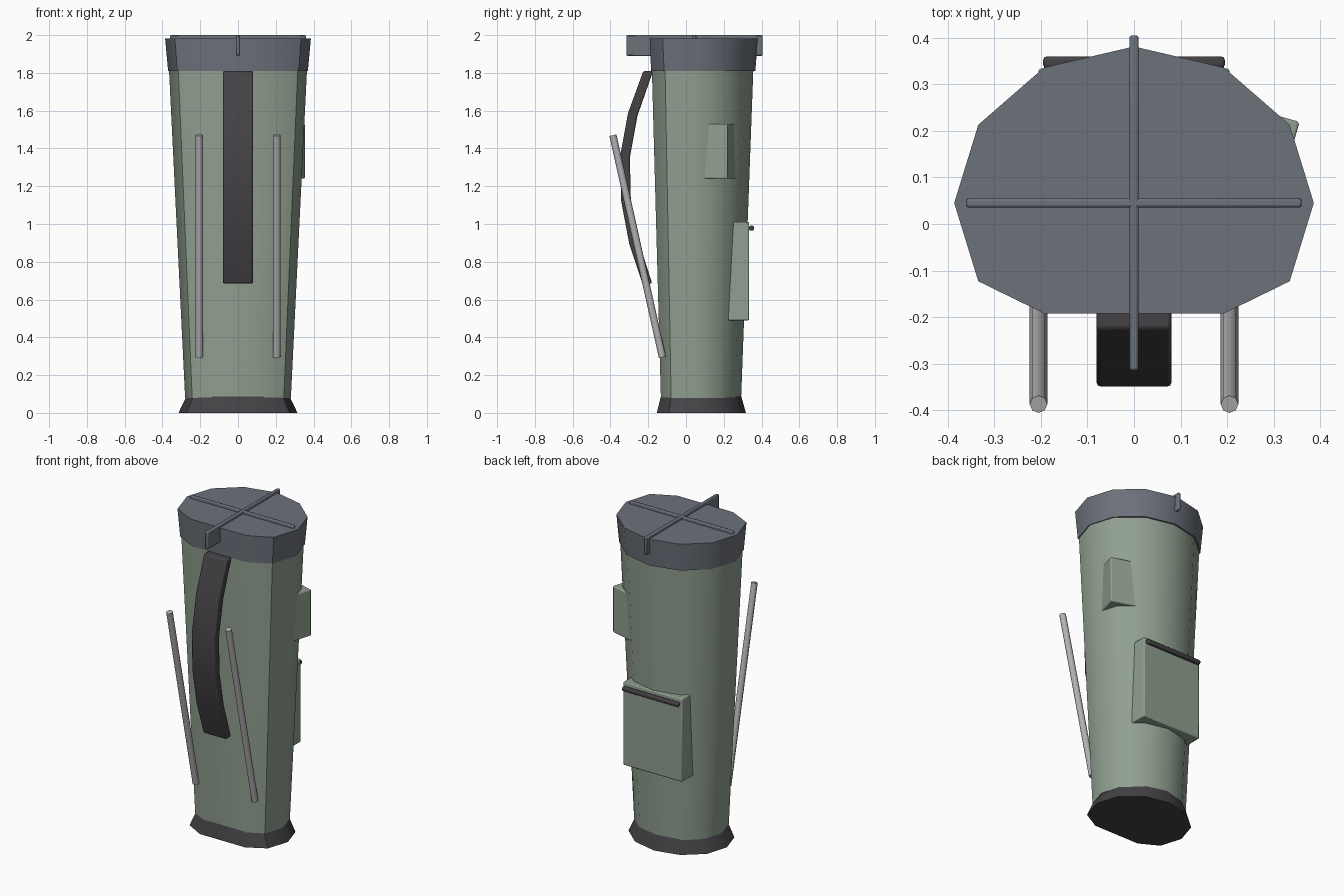
import bpy, bmesh, math
from mathutils import Vector

if "Cube" in bpy.data.objects:
    bpy.data.objects.remove(bpy.data.objects["Cube"])

CY = 0.045  # centre of the bag's cross-section in y


def material(name, rgb):
    m = bpy.data.materials.new(name)
    m.diffuse_color = (*rgb, 1)
    m.use_nodes = True
    m.node_tree.nodes["Principled BSDF"].inputs["Base Color"].default_value = m.diffuse_color
    return m


GREEN = material("green_fabric", (0.28, 0.35, 0.28))
SLATE = material("slate_rim", (0.15, 0.165, 0.195))
DARK = material("dark_rubber", (0.06, 0.055, 0.06))
METAL = material("leg_metal", (0.45, 0.45, 0.46))


def finish(bm, name, mat, bevel=0.0, angle=40):
    bmesh.ops.recalc_face_normals(bm, faces=bm.faces)
    me = bpy.data.meshes.new(name)
    bm.to_mesh(me)
    bm.free()
    ob = bpy.data.objects.new(name, me)
    bpy.context.collection.objects.link(ob)
    me.materials.append(mat)
    if bevel:
        mod = ob.modifiers.new("bevel", 'BEVEL')
        mod.width = bevel
        mod.segments = 2
    bpy.ops.object.select_all(action='DESELECT')
    ob.select_set(True)
    bpy.context.view_layer.objects.active = ob
    bpy.ops.object.shade_smooth_by_angle(angle=math.radians(angle))
    return ob


def loft(name, rings, mat):
    """Twelve-sided tube with a flattened front; rings are (z, rx, ry, front)."""
    bm = bmesh.new()
    loops = []
    for z, rx, ry, front in rings:
        loops.append([bm.verts.new((rx * math.cos(i * math.pi / 6),
                                    CY + max(ry * math.sin(i * math.pi / 6), -front), z))
                      for i in range(12)])
    for a, b in zip(loops, loops[1:]):
        for i in range(12):
            j = (i + 1) % 12
            bm.faces.new((a[i], a[j], b[j], b[i]))
    bm.faces.new(loops[0])
    bm.faces.new(loops[-1])
    return finish(bm, name, mat)


def box(name, size, loc, mat, turn=0.0, bevel=0.006):
    bm = bmesh.new()
    bmesh.ops.create_cube(bm, size=1)
    for v in bm.verts:
        v.co = Vector(v.co[i] * size[i] for i in range(3))
    ob = finish(bm, name, mat, bevel)
    ob.location = loc
    ob.rotation_euler.z = math.radians(turn)
    return ob


# Bag shell: base, tapered body and rim
loft("base", [(0, 0.315, 0.272, 0.2), (0.09, 0.272, 0.247, 0.177)], DARK)
loft("body", [(0.08, 0.28, 0.247, 0.178), (1.83, 0.366, 0.312, 0.226)], GREEN)
loft("top_rim", [(1.81, 0.37, 0.322, 0.23), (1.982, 0.386, 0.336, 0.237)], SLATE)

# Crossed dividers
box("divider_across", (0.72, 0.02, 0.11), (0, CY, 1.945), SLATE)
box("divider_along", (0.02, 0.72, 0.11), (0, CY, 1.945), SLATE)

# Pockets and zipper
box("back_pocket", (0.41, 0.20, 0.52), (0, 0.234, 0.75), GREEN)
box("pocket_zipper", (0.39, 0.026, 0.026), (0, 0.347, 0.978), DARK, bevel=0.008)
box("side_pocket", (0.16, 0.20, 0.29), (0.251, 0.145, 1.385), GREEN, turn=-16)

# Bowed carry strap
path = [(-0.20, 1.81), (-0.282, 1.58), (-0.323, 1.355),
        (-0.318, 1.127), (-0.275, 0.90), (-0.205, 0.685)]
bm = bmesh.new()
sections = []
for i, (y, z) in enumerate(path):
    p, q = path[max(i - 1, 0)], path[min(i + 1, len(path) - 1)]
    t = Vector((0, q[0] - p[0], q[1] - p[1])).normalized()
    n = Vector((0, t.z, -t.y)) * 0.026
    c = Vector((0, y, z))
    if i in (0, len(path) - 1):
        n = Vector((0, 0.026, 0))
        n *= -1 if t.z < 0 else 1
    sections.append([bm.verts.new(c + n * s + Vector((x, 0, 0)))
                     for s, x in ((-1, -0.08), (-1, 0.08), (1, 0.08), (1, -0.08))])
for a, b in zip(sections, sections[1:]):
    for i in range(4):
        j = (i + 1) % 4
        bm.faces.new((a[i], a[j], b[j], b[i]))
bm.faces.new(sections[0])
bm.faces.new(sections[-1])
finish(bm, "carry_strap", DARK, bevel=0.008)

# Stand legs
for side, x in (("left", -0.205), ("right", 0.205)):
    low, high = Vector((x, -0.125, 0.295)), Vector((x, -0.387, 1.47))
    bm = bmesh.new()
    bmesh.ops.create_cone(bm, cap_ends=True, segments=8, radius1=0.019,
                          radius2=0.019, depth=(high - low).length)
    leg = finish(bm, side + "_stand_leg", METAL, angle=50)
    leg.location = (low + high) / 2
    leg.rotation_euler = (high - low).to_track_quat('Z', 'Y').to_euler()
